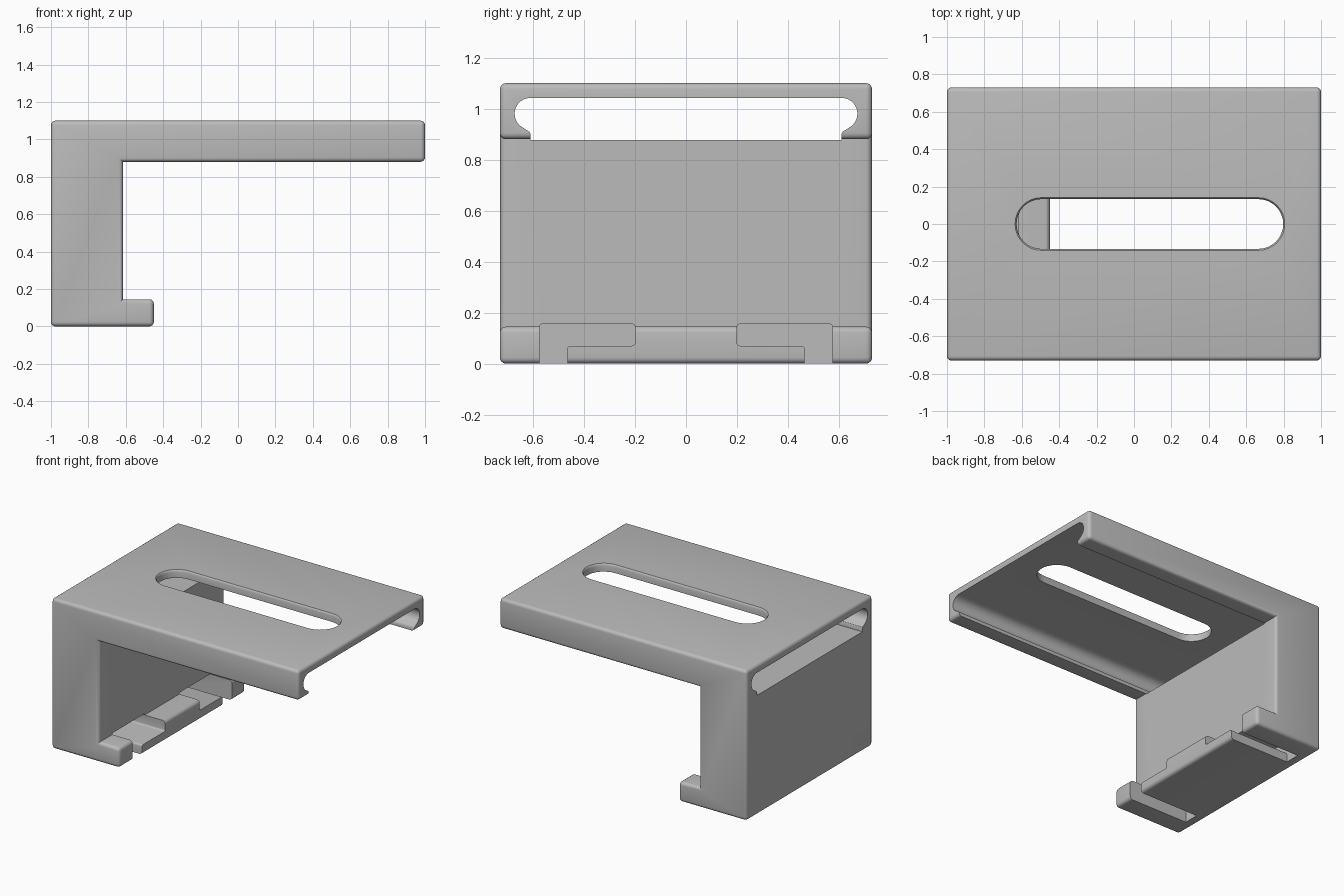
import bpy, bmesh
from math import cos, sin, radians

if "Cube" in bpy.data.objects:
    bpy.data.objects.remove(bpy.data.objects["Cube"], do_unlink=True)

grey = bpy.data.materials.new("light grey plastic")
grey.use_nodes = True
colour = (0.5, 0.5, 0.5, 1)
grey.diffuse_color = colour
grey.node_tree.nodes["Principled BSDF"].inputs["Base Color"].default_value = colour


def loft(name, rings, rounded=None, width=0.02):
    """Closed solid through matching rings of points; 'rounded' picks edges to bevel."""
    bm = bmesh.new()
    loops = [[bm.verts.new(p) for p in ring] for ring in rings]
    n = len(loops[0])
    for a, b in zip(loops, loops[1:]):
        for i in range(n):
            j = (i + 1) % n
            bm.faces.new((a[i], a[j], b[j], b[i]))
    bm.faces.new(loops[0])
    bm.faces.new(loops[-1])
    bmesh.ops.recalc_face_normals(bm, faces=bm.faces)
    if rounded:
        bmesh.ops.bevel(bm, geom=[e for e in bm.edges if rounded(e)], offset=width,
                        segments=4, profile=0.5, affect='EDGES')
    mesh = bpy.data.meshes.new(name)
    bm.to_mesh(mesh)
    bm.free()
    mesh.materials.append(grey)
    obj = bpy.data.objects.new(name, mesh)
    bpy.context.collection.objects.link(obj)
    return obj


def along_x(profile, x0, x1):
    return [[(x, y, z) for y, z in profile] for x in (x0, x1)]


def arc(cx, cy, r, start, end, steps=16):
    angles = [radians(start + (end - start) * i / steps) for i in range(steps + 1)]
    return [(cx + r * cos(a), cy + r * sin(a)) for a in angles]


def stadium(r):
    return arc(0.665, 0, r, -90, 90) + arc(-0.495, 0, r, 90, 270)


# Bracket body: upright block, overhanging slab and small foot
side = [(-1, 0), (-0.45, 0), (-0.45, 0.145), (-0.615, 0.145),
        (-0.615, 0.88), (1, 0.88), (1, 1.1), (-1, 1.1)]
bracket = loft("bracket", [[(x, y, z) for x, z in side] for y in (-0.73, 0.73)],
               lambda e: e.calc_face_angle_signed() > 0.1, 0.024)

# Full length channel with round undercuts and lips
half = [(-0.61, 0.876), (-0.61, 0.9), (-0.614, 0.909), (-0.625, 0.916)]
half += arc(-0.61, 0.98, 0.062, 240, 90)
channel = half + [(-y, z) for y, z in reversed(half)]
# The channel opens downward below the slab only
opening = [(-0.61, 0.8), (0.61, 0.8), (0.61, 0.9), (-0.61, 0.9)]
cutters = [loft("channel_cutter", along_x(channel, -1.2, 1.2)),
           loft("opening_cutter", along_x(opening, -0.614, 1.2))]

# Long slot through the top, with a softened rim
levels = [(1.0, 0.133), (1.085, 0.133), (1.095, 0.136), (1.1, 0.141), (1.12, 0.161)]
cutters.append(loft("slot_cutter", [[(x, y, z) for x, y in stadium(r)] for z, r in levels]))

# Mirrored hooked grooves in the foot, running under the block
hook = [(0.2, 0.07), (0.465, 0.07), (0.465, -0.1), (0.575, -0.1), (0.575, 0.155), (0.2, 0.155)]
for s in (-1, 1):
    cutters.append(loft("groove_cutter", along_x([(s * y, z) for y, z in hook], -0.93, -0.3),
                        lambda e: abs(e.verts[0].co.x - e.verts[1].co.x) > 0.1, 0.012))

# Cut the body and drop the cutters
bpy.context.view_layer.objects.active = bracket
bracket.select_set(True)
for cutter in cutters:
    cut = bracket.modifiers.new("cut", 'BOOLEAN')
    cut.operation = 'DIFFERENCE'
    cut.solver = 'EXACT'
    cut.object = cutter
    bpy.ops.object.modifier_apply(modifier=cut.name)
    bpy.data.objects.remove(cutter, do_unlink=True)

bpy.ops.object.shade_smooth_by_angle(angle=radians(32))
